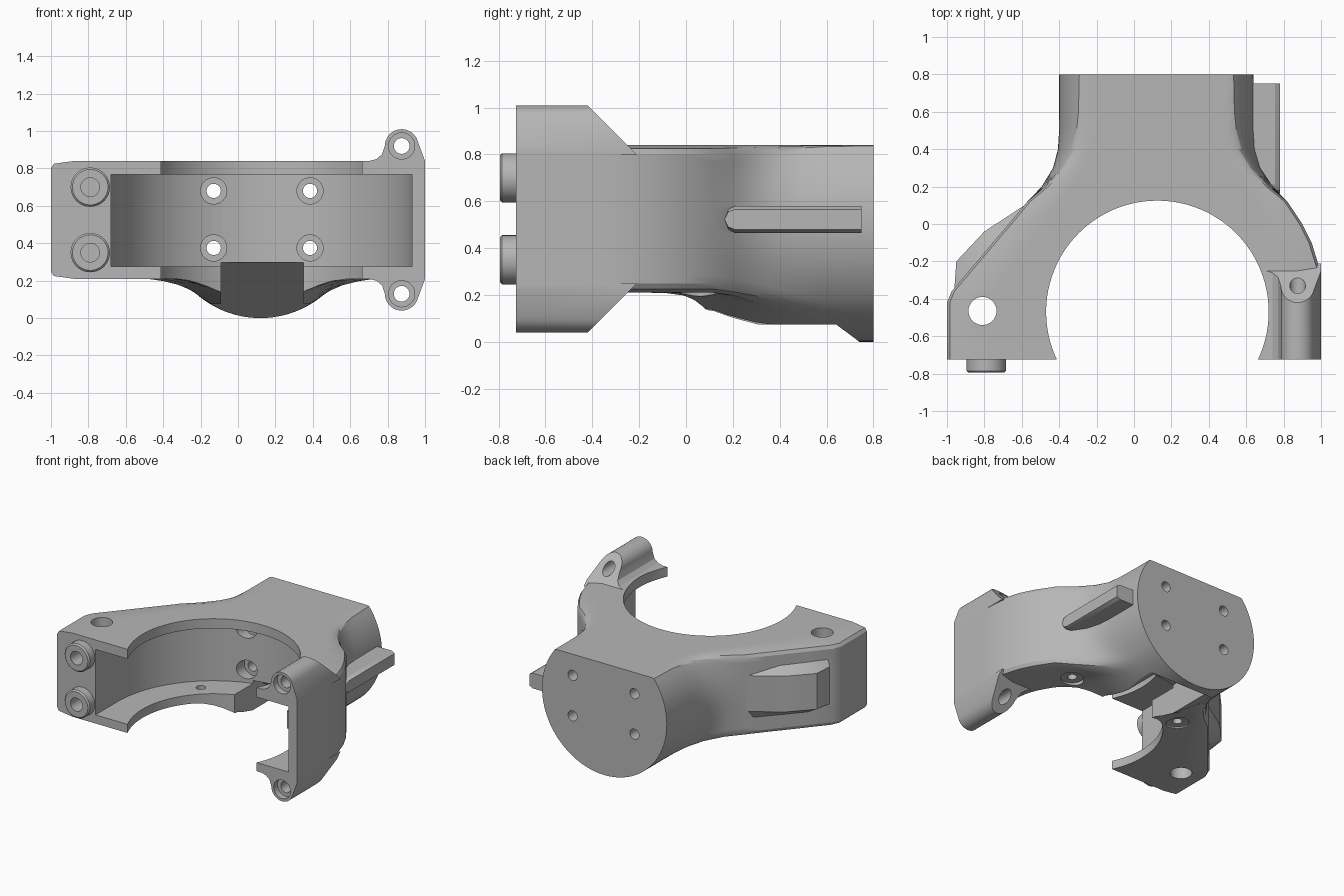
import bpy, bmesh, math
from math import sin, cos, pi
from mathutils import Matrix

if "Cube" in bpy.data.objects:
    bpy.data.objects.remove(bpy.data.objects["Cube"], do_unlink=True)

grey = bpy.data.materials.new("machined grey")
grey.use_nodes = True
grey.diffuse_color = (0.47, 0.47, 0.47, 1)
grey.node_tree.nodes["Principled BSDF"].inputs["Base Color"].default_value = grey.diffuse_color

MID = 0.525           # mid height of the clamp
HALF = 0.315          # half height of the clamp
CX, CY = 0.125, -0.47  # axis of the bore


def finish(name, bm):
    bmesh.ops.recalc_face_normals(bm, faces=bm.faces)
    me = bpy.data.meshes.new(name)
    bm.to_mesh(me)
    bm.free()
    me.materials.append(grey)
    ob = bpy.data.objects.new(name, me)
    bpy.context.collection.objects.link(ob)
    return ob


def skin(name, rings):
    """Closed solid through a list of equal-length rings."""
    bm = bmesh.new()
    loops = [[bm.verts.new(p) for p in r] for r in rings]
    n = len(loops[0])
    for a, b in zip(loops, loops[1:]):
        for i in range(n):
            bm.faces.new((a[i], a[(i + 1) % n], b[(i + 1) % n], b[i]))
    bm.faces.new(loops[0][::-1])
    bm.faces.new(loops[-1])
    return finish(name, bm)


def prism(name, pts, axis, a, b):
    """Extrude a 2D outline along an axis from a to b."""
    place = {"x": lambda u, v, t: (t, u, v),
             "y": lambda u, v, t: (u, t, v),
             "z": lambda u, v, t: (u, v, t)}[axis]
    return skin(name, [[place(u, v, t) for u, v in pts] for t in (a, b)])


def rod(name, u, v, r, axis, a, b, n=32):
    pts = [(u + r * cos(2 * pi * i / n), v + r * sin(2 * pi * i / n)) for i in range(n)]
    return prism(name, pts, axis, a, b)


def combine(target, others, op):
    for o in others:
        m = target.modifiers.new(o.name, "BOOLEAN")
        m.operation, m.object, m.solver = op, o, "EXACT"
        bpy.context.view_layer.objects.active = target
        bpy.ops.object.modifier_apply(modifier=m.name)
        bpy.data.objects.remove(o, do_unlink=True)


# Main body: round rear flange blending into the wide clamp
def section(y, xl, xr, f, zb, n=96):
    ring = []
    w, xc = (xr - xl) / 2, (xr + xl) / 2
    for i in range(n):
        c, s = cos(2 * pi * i / n), sin(2 * pi * i / n)
        k = max(abs(c), abs(s))
        dx, dz = w * c / k, HALF * s / k
        cut = max(0, 0.03 - (w - abs(dx)) - (HALF - abs(dz))) / 2
        dx -= math.copysign(cut, dx)
        dz -= math.copysign(cut, dz)
        x, z = xc + dx, MID + dz
        off = abs(x - CX) / 0.5
        if s < 0 and abs(s) >= abs(c) - 1e-6 and off < 1:
            z -= (0.21 - zb) * cos(off * pi / 2) ** 2
        rx, rz = 0.12 + 0.52 * c, min(0.52 + 0.52 * s, MID + HALF)
        ring.append((rx + f * (x - rx), y, rz + f * (z - rz)))
    return ring


stations = [(0.8, -0.40, 0.64, 0, 0), (0.6, -0.40, 0.64, 0.04, 0),
            (0.5, -0.405, 0.645, 0.13, 0), (0.4, -0.42, 0.66, 0.33, 0.01),
            (0.3, -0.455, 0.70, 0.6, 0.02), (0.2, -0.51, 0.76, 0.85, 0.05),
            (0.12, -0.57, 0.82, 1, 0.08), (0, -0.67, 0.90, 1, 0.12),
            (-0.1, -0.755, 0.95, 1, 0.17), (-0.23, -0.865, 0.99, 1, 0.21),
            (-0.36, -0.975, 1, 1, 0.21), (-0.42, -1, 1, 1, 0.21),
            (-0.725, -1, 1, 1, 0.21)]
body = skin("clamp_bracket", [section(*s) for s in stations])

# Bolt ears above and below the left arm, sloped at the rear
arc = [(0.875 + 0.09 * cos(t), 0.92 + 0.09 * sin(t))
       for t in (math.radians(180 - 165 * i / 16) for i in range(17))]
ear = [(0.70, 0.80), (0.70, 0.84), (0.74, 0.85), (0.77, 0.875)] + arc + [(1, 0.84), (1, 0.80)]
adds = []
for side in (1, -1):
    rings = [[(x, y0 if y0 else 0.59 - z, MID + side * (z - MID)) for x, z in ear]
             for y0 in (-0.725, None)]
    adds.append(skin("bolt_ear", rings))

# Round screw collars on the right arm
collar_z = (0.35, 0.70)
for z in collar_z:
    adds.append(skin("screw_collar", [
        [(-0.79 + r * cos(i * pi / 20), y, z + r * sin(i * pi / 20)) for i in range(40)]
        for r, y in ((0.105, -0.65), (0.105, -0.785), (0.095, -0.795))]))

# Side rib with rounded front end
rib = [(0.75, 0.465), (0.75, 0.58), (0.21, 0.58), (0.18, 0.565), (0.165, 0.5225),
       (0.18, 0.48), (0.21, 0.465)]
rib_in = [(y, 0.5225 + (z - 0.5225) * 0.75) for y, z in rib]
adds.append(skin("side_rib", [[(x, y, z) for y, z in pts]
                              for x, pts in ((0.55, rib), (0.755, rib), (0.78, rib_in))]))

# Raised pad on the slanted right side, with sloped top and bottom
pad = [(-0.50, 0.06), (-0.57, 0.11), (-0.80, -0.04), (-0.95, -0.20), (-0.96, -0.34), (-0.85, -0.32)]
inner = [(-0.50, 0.06), (-0.56, 0.10), (-0.72, -0.08), (-0.85, -0.23), (-0.95, -0.34), (-0.85, -0.32)]
adds.append(skin("side_pad", [[(x, y, z) for x, y in pts] for z, pts in
                              ((0.34, inner), (0.40, pad), (0.67, pad), (0.73, inner))]))
combine(body, adds, "UNION")

# Bore, and the wider pocket between the two flanges
cuts = [rod("bore", CX, CY, 0.595, "z", -0.2, 1.2, 96)]
pocket = [(CX + 0.805 * cos(pi * i / 48), CY + 0.805 * sin(pi * i / 48)) for i in range(49)]
pocket += [(CX - 0.805, -0.9), (CX + 0.805, -0.9)]
cuts.append(prism("pocket", pocket, "z", 0.275, 0.768))

# Underside flat and the channel with a sloped end
cuts.append(prism("underside_flat", [(-0.4, -0.1), (0.873, -0.1), (0.64, 0.075), (-0.4, 0.075)],
                  "x", -0.55, 0.60))
cuts.append(prism("channel", [(-0.2, -0.1), (0.873, -0.1), (0.345, 0.297), (-0.2, 0.297)],
                  "x", -0.09, 0.35))

# Rear flange screw holes, counterbored from the pocket
for x in (-0.13, 0.385):
    for z in (0.375, 0.68):
        cuts.append(rod("rear_hole", x, z, 0.038, "y", 0, 0.9))
        cuts.append(rod("rear_counterbore", x, z, 0.07, "y", 0, 0.36))

# Ear holes and collar holes
for z in (0.92, 2 * MID - 0.92):
    cuts.append(rod("ear_hole", 0.875, z, 0.042, "y", -0.9, 0))
    cuts.append(rod("ear_counterbore", 0.875, z, 0.07, "y", -0.9, -0.68))
for z in collar_z:
    cuts.append(rod("collar_hole", -0.79, z, 0.05, "y", -0.9, -0.6))

# Vertical arm hole and lower flange holes with spot faces
cuts.append(rod("arm_hole", -0.81, -0.465, 0.075, "z", -0.2, 1.2))
for dx in (-0.47, 0.47):
    cuts.append(rod("flange_hole", CX + dx, 0.05, 0.033, "z", -0.2, 0.5))
    cuts.append(rod("flange_spot_face", CX + dx, 0.05, 0.08, "z", -0.2, 0.22))
combine(body, cuts, "DIFFERENCE")

# Smooth shading with sharp edges kept
bpy.ops.object.select_all(action="DESELECT")
body.select_set(True)
bpy.context.view_layer.objects.active = body
bpy.ops.object.shade_smooth_by_angle(angle=math.radians(25))
